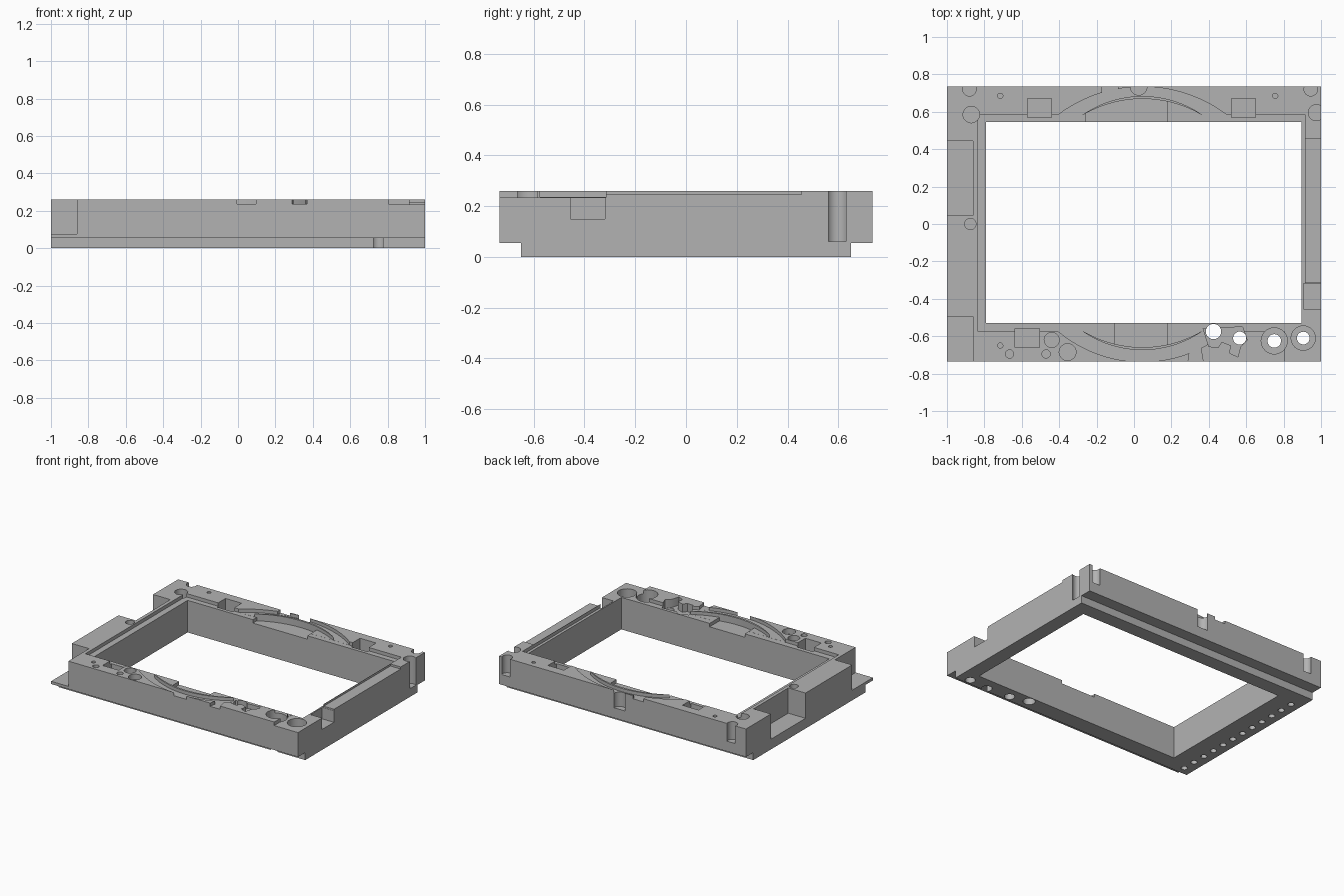
import bpy, bmesh, math

if "Cube" in bpy.data.objects:
    bpy.data.objects.remove(bpy.data.objects["Cube"], do_unlink=True)

grey = bpy.data.materials.new("plain grey")
grey.use_nodes = True
grey.diffuse_color = (0.45, 0.45, 0.45, 1)
grey.node_tree.nodes["Principled BSDF"].inputs["Base Color"].default_value = grey.diffuse_color

TOP, FLOOR, OVER = 0.26, 0.235, 0.35
BACK, FRONT = 1, -1


def prism(name, pts, z0, z1):
    """Extrude a flat outline between two heights."""
    bm = bmesh.new()
    face = bm.faces.new([bm.verts.new((x, y, z0)) for x, y in pts])
    ext = bmesh.ops.extrude_face_region(bm, geom=[face])
    verts = [v for v in ext["geom"] if isinstance(v, bmesh.types.BMVert)]
    bmesh.ops.translate(bm, verts=verts, vec=(0, 0, z1 - z0))
    bmesh.ops.recalc_face_normals(bm, faces=bm.faces)
    mesh = bpy.data.meshes.new(name)
    bm.to_mesh(mesh)
    bm.free()
    mesh.materials.append(grey)
    obj = bpy.data.objects.new(name, mesh)
    bpy.context.collection.objects.link(obj)
    return obj


def rect(x0, x1, y0, y1):
    return [(x0, y0), (x1, y0), (x1, y1), (x0, y1)]


def circle(x, y, r, n=32):
    return [(x + r * math.cos(math.tau * i / n), y + r * math.sin(math.tau * i / n))
            for i in range(n)]


def arc(cx, half, base, sag, side, x0=None, x1=None, n=28):
    """Points on a shallow arc bulging towards the given side."""
    r = (half * half + sag * sag) / (2 * sag)
    x0 = cx - half if x0 is None else x0
    x1 = cx + half if x1 is None else x1
    xs = [x0 + (x1 - x0) * i / n for i in range(n + 1)]
    return [(x, base + side * (sag - r + math.sqrt(r * r - (x - cx) ** 2))) for x in xs]


frame = prism("frame", rect(-1, 1, -0.735, 0.735), 0, TOP)


def cut(pts, z0, z1=OVER):
    tool = prism("cutter", pts, z0, z1)
    tool.hide_render = True
    mod = frame.modifiers.new("cut", 'BOOLEAN')
    mod.operation, mod.solver, mod.object = 'DIFFERENCE', 'EXACT', tool
    bpy.context.view_layer.objects.active = frame
    bpy.ops.object.modifier_apply(modifier=mod.name)
    bpy.data.objects.remove(tool, do_unlink=True)


# Central opening and the shallow ledge around it
cut(rect(-0.79, 0.895, -0.53, 0.545), -0.1)
cut(rect(-0.835, 0.915, -0.575, 0.585), FLOOR)

# Undercut along the lower front and back edges
for side in (FRONT, BACK):
    cut(rect(-1.1, 1.1, *sorted((side * 0.65, side * 0.9))), -0.1, 0.055)

# Deep open pockets on the left-hand edge
cut(rect(-1.1, -0.86, -0.9, -0.495), 0.075)
cut(rect(-1.1, -0.86, 0.045, 0.445), 0.075)

# Shallow strip, notch and lowered corner on the other edge
cut(rect(0.917, 1.1, -0.32, 0.455), 0.245)
cut(rect(0.905, 1.1, -0.455, -0.318), 0.15)
cut(rect(0.808, 1.1, -0.9, -0.316), FLOOR - 0.001)

# Curved shallow recesses, with deeper rectangular pockets in them
ribs = []
for side, base, x0, x1 in ((BACK, 0.584, -0.26, 0.18), (FRONT, -0.574, -0.105, 0.18)):
    sag = 0.15 if side == BACK else 0.163
    outer = arc(0.045, 0.45, base, sag, side)
    inset = base - side * 0.02
    cut([(0.495, inset), (-0.405, inset)] + outer, FLOOR + 0.0005)
    pocket = arc(0.045, 0.315, base, 0.085, side, x0, x1)
    edge = base - side * 0.08
    cut([(x1, edge), (x0, edge)] + pocket, 0.21)
    # Thin raised crescent inside the recess
    crescent = (arc(0.045, 0.32, base, 0.1, side)
                + arc(0.045, 0.315, base, 0.085, side)[::-1])
    ribs.append(prism("back_rib" if side == BACK else "front_rib", crescent, 0.19, TOP))

# Rectangular sockets
for x, y in ((-0.505, 0.62), (0.585, 0.62), (-0.57, -0.61)):
    cut(rect(x - 0.065, x + 0.065, y - 0.05, y + 0.05), 0.15)

# Channels to the outer faces and the stepped pocket by the front holes
cut([(0.28, -0.8), (0.38, -0.8), (0.355, -0.65), (0.3, -0.66)], FLOOR + 0.001)
cut(rect(-0.17, -0.085, 0.69, 0.8), FLOOR + 0.002)
cut([(0.37, -0.56), (0.40, -0.655), (0.45, -0.66), (0.47, -0.63), (0.52, -0.65),
     (0.51, -0.69), (0.555, -0.71), (0.57, -0.655), (0.605, -0.62), (0.58, -0.55)], 0.2)

# Round blind holes and half-round grooves: x, y, radius, floor height
for x, y, r, z in ((0.975, 0.595, 0.043, 0.06), (0.945, 0.72, 0.036, 0.13),
                   (0.025, 0.733, 0.044, 0.13), (-0.88, 0.72, 0.036, 0.13),
                   (-0.87, 0.585, 0.044, 0.12), (-0.875, 0, 0.03, 0.15),
                   (-0.44, -0.62, 0.04, 0.2), (-0.355, -0.685, 0.045, 0.22),
                   (-0.665, -0.695, 0.022, 0.15), (-0.47, -0.695, 0.022, 0.15),
                   (-0.715, -0.65, 0.014, 0.15), (-0.715, 0.685, 0.014, 0.15),
                   (0.755, 0.685, 0.014, 0.15), (0.75, -0.625, 0.07, 0.16),
                   (0.905, -0.61, 0.065, 0.16)):
    cut(circle(x, y, r), z)

# Holes right through the front edge
for x, y, r in ((0.425, -0.575, 0.041), (0.565, -0.61, 0.035),
                (0.75, -0.625, 0.036), (0.905, -0.61, 0.034)):
    cut(circle(x, y, r), -0.1)

# Row of small sockets on the underside
for i in range(12):
    cut(circle(-0.93, -0.59 + i * 0.1, 0.022, 16), -0.1, 0.04)

for obj in [frame] + ribs:
    bpy.ops.object.select_all(action='DESELECT')
    obj.select_set(True)
    bpy.context.view_layer.objects.active = obj
    bpy.ops.object.shade_smooth_by_angle(angle=math.radians(30))
